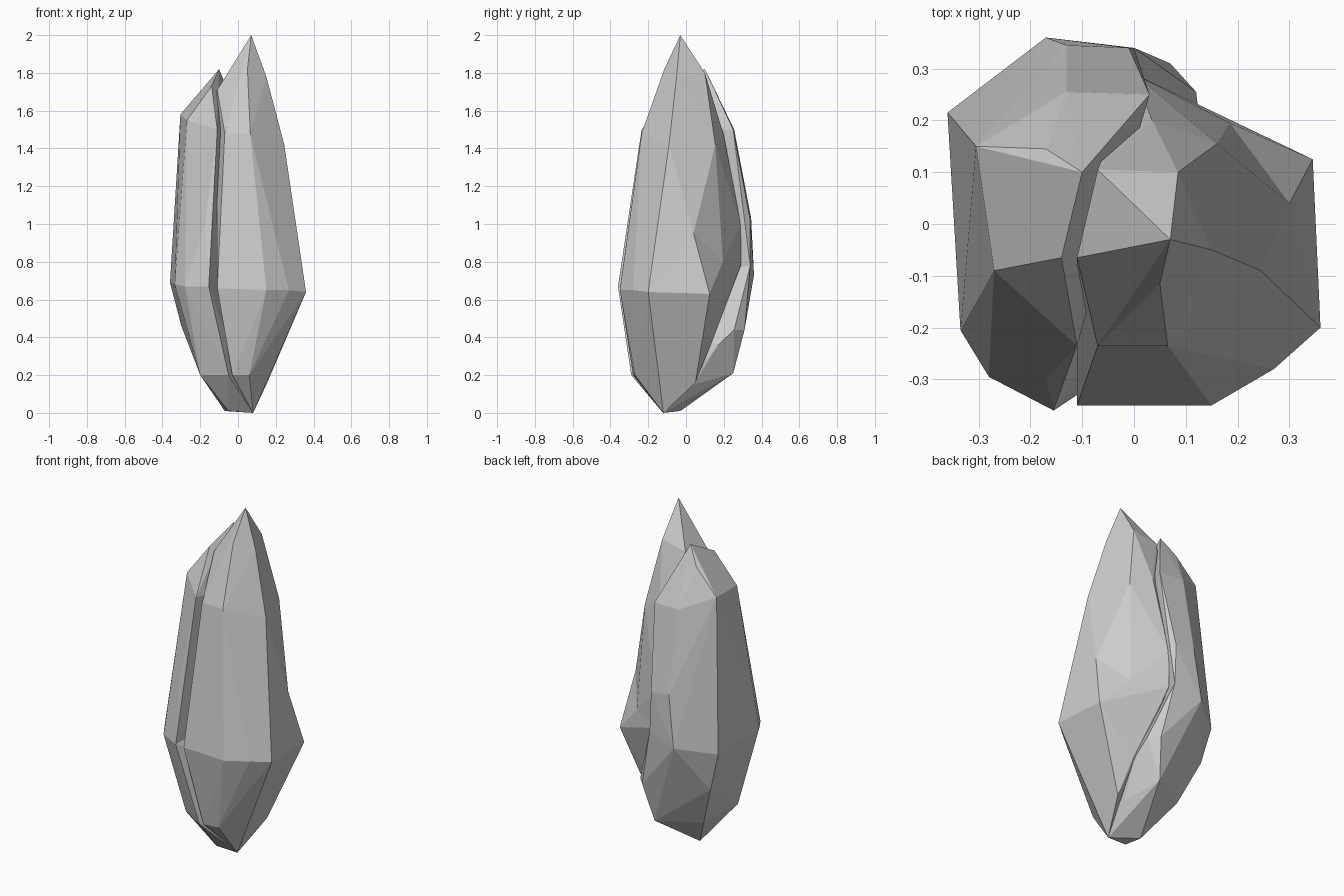
import bpy, bmesh

if "Cube" in bpy.data.objects:
    bpy.data.objects.remove(bpy.data.objects["Cube"])


def hull(name, pts):
    """Faceted convex chunk around a few corner points."""
    bm = bmesh.new()
    for p in pts:
        bm.verts.new(p)
    res = bmesh.ops.convex_hull(bm, input=bm.verts)
    loose = [v for v in bm.verts if not v.link_faces]
    bmesh.ops.delete(bm, geom=loose, context='VERTS')
    bmesh.ops.dissolve_limit(bm, angle_limit=0.05, verts=bm.verts, edges=bm.edges)
    bmesh.ops.recalc_face_normals(bm, faces=bm.faces)
    me = bpy.data.meshes.new(name)
    bm.to_mesh(me)
    bm.free()
    ob = bpy.data.objects.new(name, me)
    bpy.context.collection.objects.link(ob)
    return ob


# corners shared by the upper and lower halves of each shard
main_waist = [(.36, -.2, .64), (.27, -.28, .65), (.15, -.35, .65), (-.11, -.35, .66),
              (.30, .04, .95), (.185, .195, .8), (0, .29, .78)]
side_waist = [(-.36, .215, .69), (-.335, -.205, .68), (-.28, -.295, .67),
              (-.155, -.36, .67), (-.17, .36, .73), (0, .34, .78)]

# tall main shard, pointed top
main_upper = hull("main_shard_top", main_waist + [
    (.07, -.03, 2), (.05, -.115, 1.82), (.065, -.235, 1.48), (-.07, -.235, 1.48),
    (-.08, -.14, 1.6), (-.11, -.065, 1.71), (-.07, .105, 1.77), (.085, .10, 1.8),
    (.035, .2, 1.47), (.16, .155, 1.42), (.15, -.05, 1.78), (.245, -.09, 1.42),
    (.305, -.15, .97), (0, .29, 1.0)])

# main shard, tapering foot
main_lower = hull("main_shard_foot", main_waist + [
    (.345, .125, .63), (-.03, -.28, .2), (.06, -.27, .2), (.155, -.14, .16),
    (.155, .05, .16), (.08, -.12, 0), (.12, .13, .36)])

# shorter shard leaning on the left and back
side_upper = hull("side_shard_top", side_waist + [
    (-.1, .1, 1.82), (-.14, -.065, 1.73), (-.11, -.14, 1.6), (-.11, -.235, 1.5),
    (-.17, -.3, 1.03), (-.305, .15, 1.58), (-.27, -.09, 1.55), (-.17, .145, 1.72),
    (-.13, .255, 1.5), (.03, .25, 1.5), (-.01, .34, 1.02), (-.13, .345, 1.03)])

# side shard, rounded foot
side_lower = hull("side_shard_foot", side_waist + [
    (.07, .31, .44), (.12, .255, .44), (-.3, .2, .46), (.03, .25, .21), (-.2, .12, .21),
    (-.2, -.2, .2), (-.05, -.29, .2), (-.07, -.03, .01), (-.05, -.13, .01),
    (.08, -.12, 0), (.1, .04, .15), (.13, .17, .36)])

# fuse the chunks into one rock
parts = [main_lower, side_upper, side_lower]
for p in parts:
    m = main_upper.modifiers.new("fuse", 'BOOLEAN')
    m.operation = 'UNION'
    m.solver = 'EXACT'
    m.object = p
dg = bpy.context.evaluated_depsgraph_get()
fused = bpy.data.meshes.new_from_object(main_upper.evaluated_get(dg))
main_upper.modifiers.clear()
main_upper.data = fused
main_upper.name = "crystal_rock"
for p in parts:
    bpy.data.objects.remove(p)
